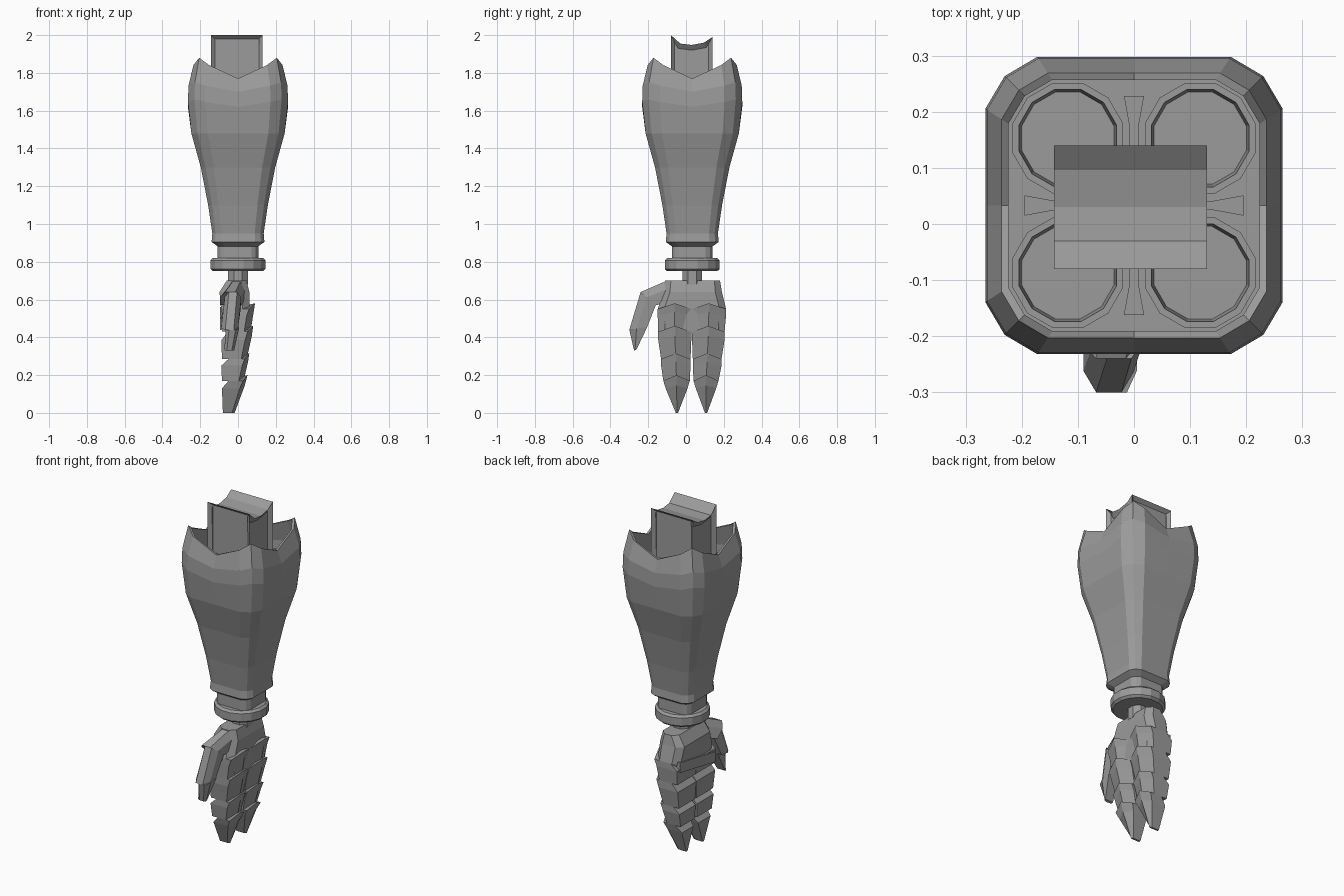
import bpy, bmesh, math
from mathutils import Vector

if "Cube" in bpy.data.objects:
    bpy.data.objects.remove(bpy.data.objects["Cube"], do_unlink=True)

GREY = (0.33, 0.33, 0.33, 1)
metal = bpy.data.materials.new("grey_metal")
metal.use_nodes = True
metal.diffuse_color = GREY
bsdf = next(n for n in metal.node_tree.nodes if n.type == 'BSDF_PRINCIPLED')
bsdf.inputs["Base Color"].default_value = GREY

CY = 0.033  # centre line of the forearm in y


def loft(name, rings, inset=None):
    """Skin closed rings of points, cap both ends, optionally recess the four sides."""
    bm = bmesh.new()
    loops = [[bm.verts.new(p) for p in r] for r in rings]
    n = len(loops[0])
    for a, b in zip(loops, loops[1:]):
        for i in range(n):
            j = (i + 1) % n
            bm.faces.new((a[i], a[j], b[j], b[i]))
    bm.faces.new(loops[0][::-1])
    bm.faces.new(loops[-1])
    bmesh.ops.recalc_face_normals(bm, faces=bm.faces[:])
    if inset:
        bm.normal_update()
        sides = [f for f in bm.faces if abs(f.normal.z) < 0.1]
        bmesh.ops.inset_individual(bm, faces=sides, thickness=inset, depth=-0.02)
    mesh = bpy.data.meshes.new(name)
    bm.to_mesh(mesh)
    bm.free()
    mesh.materials.append(metal)
    ob = bpy.data.objects.new(name, mesh)
    bpy.context.collection.objects.link(ob)
    return ob


def squircle(z, s, rise=0):
    """Sixteen-sided rounded square; corners are lifted by rise."""
    quarter = [(1, -0.65), (1, 0), (1, 0.65), (0.87, 0.87)]
    pts = []
    for k in range(4):
        c, sn = round(math.cos(k * math.pi / 2)), round(math.sin(k * math.pi / 2))
        for x, y in quarter:
            t = min(abs(x), abs(y)) / max(abs(x), abs(y))
            pts.append((s * (x * c - y * sn), CY + s * (x * sn + y * c), z + rise * t))
    return pts


def circle(z, r, n=12, x=0, y=CY):
    return [(x + r * math.cos(math.tau * (i + .5) / n),
             y + r * math.sin(math.tau * (i + .5) / n), z) for i in range(n)]


def box_ring(z, x0, x1, y0, y1, c):
    """Rectangle with chamfered corners."""
    return [(x0 + c, y0, z), (x1 - c, y0, z), (x1, y0 + c, z), (x1, y1 - c, z),
            (x1 - c, y1, z), (x0 + c, y1, z), (x0, y1 - c, z), (x0, y0 + c, z)]


# Forearm shell: up the outside, over the peaked rim, down the inside
loft("forearm_shell", [squircle(*r) for r in [
    (0.88, 0.105), (0.905, 0.14), (0.95, 0.136), (1.1, 0.158), (1.3, 0.197),
    (1.48, 0.247), (1.62, 0.265, 0.04), (1.70, 0.262, 0.05), (1.77, 0.236, 0.11),
    (1.77, 0.224, 0.10), (1.68, 0.244, 0.05), (1.5, 0.23)]])

# Four cups and four fins inside the shell
for i, (sx, sy) in enumerate([(1, 1), (-1, 1), (-1, -1), (1, -1)]):
    cx, cy = sx * 0.118, CY + sy * 0.12
    loft(f"inner_cup_{i}", [circle(z, r, 12, cx, cy) for z, r in
                            [(1.49, 0.1), (1.66, 0.102), (1.66, 0.09), (1.6, 0.085)]])
    a = i * math.pi / 2
    c, s = round(math.cos(a)), round(math.sin(a))
    rings = []
    for z in (1.49, 1.67):
        pts = [(0.1, -0.008), (0.14, -0.008), (0.195, -0.018),
               (0.195, 0.018), (0.14, 0.008), (0.1, 0.008)]
        rings.append([(x * c - y * s, CY + x * s + y * c, z) for x, y in pts])
    loft(f"inner_fin_{i}", rings)

# Elbow block with concave top and recessed sides
profile = [(-0.08, 1.68), (0.14, 1.68), (0.14, 1.99), (0.096, 1.96),
           (0.03, 1.948), (-0.03, 1.955), (-0.08, 2.0)]
loft("elbow_block", [[(x, y, z) for y, z in profile] for x in (-0.143, 0.13)], inset=0.028)
loft("elbow_post", [box_ring(z, -0.08, 0.07, -0.04, 0.1, 0.02) for z in (1.49, 1.69)])

# Wrist
loft("wrist_collar", [squircle(0.8, 0.108), squircle(0.89, 0.108)])
loft("wrist_ring", [circle(z, r, 16) for z, r in
                    [(0.75, 0.135), (0.762, 0.148), (0.808, 0.148), (0.82, 0.135)]])
loft("wrist_neck", [circle(0.68, 0.056, 8), circle(0.77, 0.056, 8)])

# Palm
loft("palm", [box_ring(*r) for r in [
    (0.70, -0.06, 0.045, -0.11, 0.18, 0.03),
    (0.64, -0.098, 0.06, -0.12, 0.19, 0.035),
    (0.55, -0.09, 0.06, -0.15, 0.212, 0.035),
    (0.42, -0.06, 0.05, -0.14, 0.2, 0.03)]])


def finger_ring(z, x0, x1, y0, y1, lift=0.0):
    """Five-sided section, ridged along the back of the hand."""
    xm = x0 + (x1 - x0) * 0.78
    return [(x0, y0, z), (x0, y1, z), (xm, y1, z), (x1, (y0 + y1) / 2, z + lift), (xm, y0, z)]


# Fingers: overlapping plates, each flaring at its upper edge
tops = [0.55, 0.43, 0.285, 0.17]
flare = [0.09, 0.08, 0.06, 0.05]
taper = [0.066, 0.046, 0.03]
fingers = {"front": [(-0.15, 0.03), (-0.147, 0.028), (-0.132, 0.024), (-0.12, 0.02)],
           "rear": [(0.03, 0.212), (0.032, 0.204), (0.036, 0.188), (0.04, 0.172)]}
tips = {"front": -0.048, "rear": 0.106}
for side, spans in fingers.items():
    for i, (y0, y1) in enumerate(spans):
        z = tops[i]
        if i < 3:
            e0, e1 = spans[i + 1]
            drop = z - tops[i + 1]
            rings = [finger_ring(z, -0.05, flare[i], y0, y1, 0.03),
                     finger_ring(z - drop * 0.3, -0.088, flare[i] - 0.007, y0, y1, 0.02),
                     finger_ring(z - drop, -0.085, taper[i], e0, e1)]
        else:
            t = tips[side]
            rings = [finger_ring(z, -0.05, flare[i], y0, y1, 0.03),
                     finger_ring(z - 0.04, -0.085, 0.036, y0 + 0.012, y1 - 0.012, 0.015),
                     finger_ring(0, -0.08, -0.018, t - 0.006, t + 0.006)]
        loft(f"{side}_finger_plate_{i}", rings)

# Knuckle pad across the palm side of both fingers
loft("knuckle_pad", [[(x, -0.14, 0.44), (x, 0.19, 0.50), (x, 0.19, 0.56), (x, -0.14, 0.50)]
                     for x in (-0.095, -0.04)])


# Thumb: three joints following a bent path
def thumb_ring(outer, inner, x0, x1):
    o, n = Vector(outer), Vector(inner)
    m = n.lerp(o, 0.6)
    d = (x1 - x0) * 0.25
    return [(x0, *n), (x1, *n), (x1, *m), (x1 - d, *o), (x0 + d, *o), (x0, *m)]


joints = [((-0.10, 0.70), (-0.11, 0.58), -0.07, 0.03),
          ((-0.24, 0.64), (-0.16, 0.57), -0.095, 0.012),
          ((-0.30, 0.44), (-0.205, 0.455), -0.09, 0.0),
          ((-0.275, 0.33), (-0.262, 0.335), -0.072, -0.02)]
for i, (a, b) in enumerate(zip(joints, joints[1:])):
    o, n, x0, x1 = a
    loft(f"thumb_joint_{i}", [thumb_ring(o, n, x0 + 0.025, x1 + 0.005), thumb_ring(*b)])
